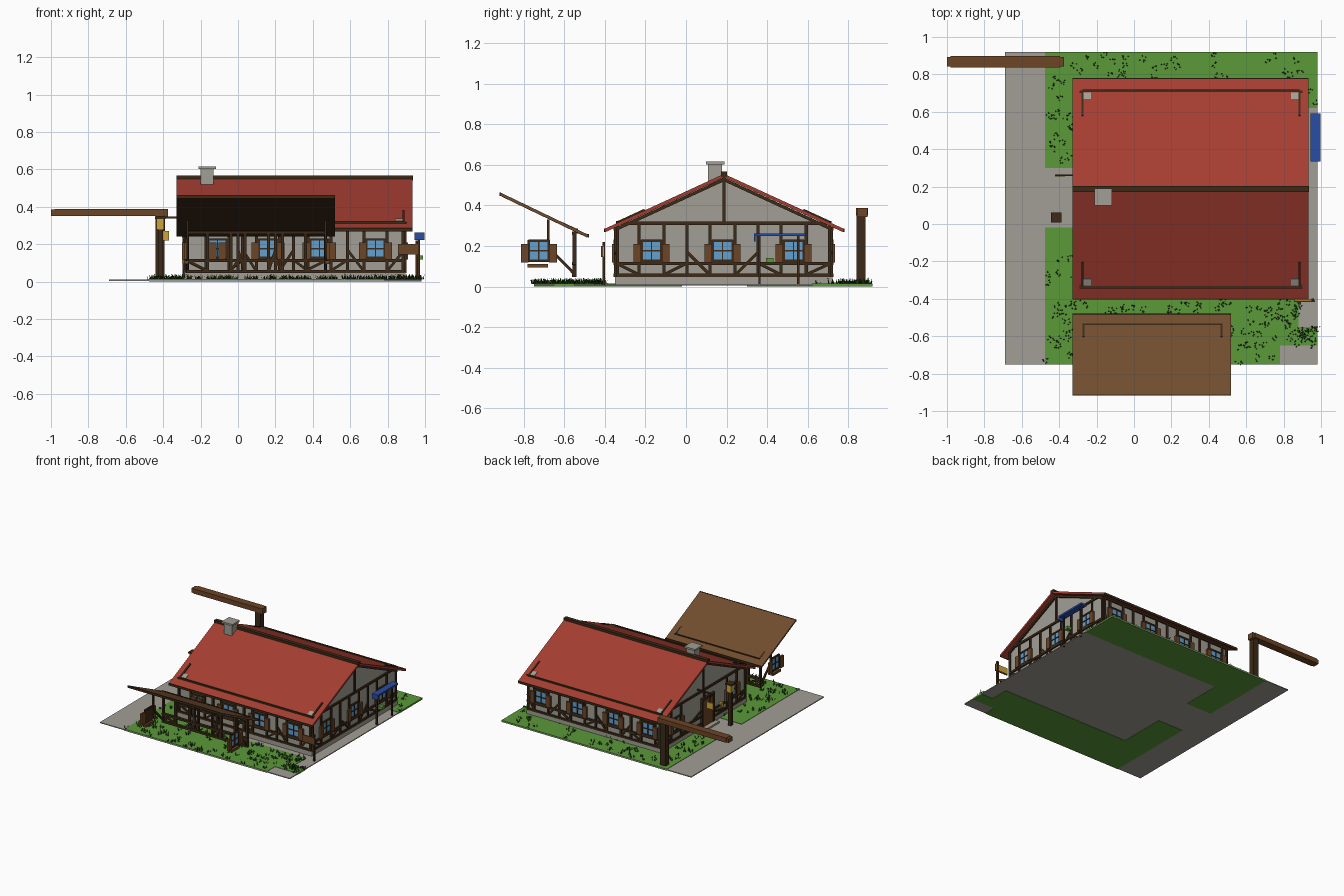
import bpy, bmesh, math, random
from mathutils import Matrix, Vector

if "Cube" in bpy.data.objects:
    bpy.data.objects.remove(bpy.data.objects["Cube"])
random.seed(4)


def material(name, rgb):
    m = bpy.data.materials.new(name)
    m.use_nodes = True
    lin = [(c / 255) ** 2.2 for c in rgb] + [1]
    m.diffuse_color = lin
    m.node_tree.nodes["Principled BSDF"].inputs["Base Color"].default_value = lin
    return m


RED = material("roof red", (164, 64, 52))
GREY = material("plaster grey", (160, 157, 147))
LAWN = material("lawn green", (92, 152, 60))
GRASS = material("dark grass", (38, 70, 28))
PLANK = material("plank brown", (112, 78, 50))
DARK = material("dark timber", (62, 46, 30))
WOOD = material("shutter wood", (108, 70, 42))
GLASS = material("window blue", (100, 160, 205))
BLUE = material("awning blue", (44, 78, 165))
YELLOW = material("lamp yellow", (205, 165, 65))

parts = {}
WORLD = Matrix.Identity(4)


def part(name, mat):
    return parts.setdefault(name, (bmesh.new(), mat))[0]


def box(bm, x, y, z, M=WORLD):
    """Box from three (low, high) ranges."""
    size = [r[1] - r[0] for r in (x, y, z)]
    mid = [(r[1] + r[0]) / 2 for r in (x, y, z)]
    bmesh.ops.create_cube(bm, size=1, matrix=M @ Matrix.Translation(mid) @ Matrix.Diagonal((*size, 1)))


def beam(bm, a, b, w, t, M=WORLD):
    """Bar of section w by t from point a to point b."""
    a, b = Vector(a), Vector(b)
    d = b - a
    rot = d.to_track_quat('Z', 'Y').to_matrix().to_4x4()
    bmesh.ops.create_cube(bm, size=1, matrix=M @ Matrix.Translation((a + b) / 2) @ rot
                          @ Matrix.Diagonal((w, t, d.length, 1)))


def prism(bm, yz, x0, x1):
    """Extrude a y-z outline along x."""
    face = bm.faces.new([bm.verts.new((x0, y, z)) for y, z in yz])
    out = bmesh.ops.extrude_face_region(bm, geom=[face])
    bmesh.ops.translate(bm, vec=(x1 - x0, 0, 0),
                        verts=[v for v in out["geom"] if isinstance(v, bmesh.types.BMVert)])


def wall_matrix(origin, along, out):
    """Local x runs along the wall, y points out of it, z up."""
    M = Matrix.Identity(4)
    for i in range(3):
        M[i][0], M[i][1], M[i][2], M[i][3] = along[i], out[i], (0, 0, 1)[i], origin[i]
    return M


def window(side, u, M, closed=False):
    frame, glass = part(side + "_window_frames", DARK), part(side + "_window_panes", GLASS)
    shutters = part(side + "_shutters", WOOD)
    box(glass, (u - .048, u + .048), (0, .006), (.13, .222), M)
    for k in (-1, 0, 1):
        w = .006 if k else .003
        box(frame, (u + k * .049 - w, u + k * .049 + w), (0, .012), (.125, .228), M)
        z = .176 + k * .049
        box(frame, (u - .052, u + .052), (0, .0115), (z - w, z + w), M)
    for s in (-1, 1):
        c = u + s * (.025 if closed else .07)
        box(shutters, (c - .019, c + .019), (.004, .02), (.118, .21), M)


def timber(side, M, u0, u1, windows, top=.322):
    """Half-timber frame with posts beside and between the windows."""
    bm = part(side + "_timbers", DARK)
    h, t = .008, .01
    for z in (.055, .113, top - .01):
        box(bm, (u0, u1), (-.01, t + .001), (z - h, z + h), M)
    mids = [(a + b) / 2 for a, b in zip(windows, windows[1:])]
    posts = [u0 + h, u1 - h] + mids + [w + s * .062 for w in windows for s in (-1, 1)]
    for u in posts:
        box(bm, (u - h, u + h), (-.01, t), (.05, top - .004), M)
    ends = [u0] + mids + [u1]
    for i, w in enumerate(windows):
        for s, e in ((-1, ends[i]), (1, ends[i + 1])):
            beam(bm, (e, .002, .17 if i % 2 else .115), (w + s * .065, .002, .06), .013, .014, M)


# Ground: paving with lawn plates
box(part("paving", GREY), (-.69, .98), (-.75, .92), (.004, .011))
lawn = part("lawn", LAWN)
lawns = [((-.475, .98), (.62, .92)), ((-.475, -.25), (.3, .62)), ((-.475, -.25), (-.4, -.02)),
         ((-.475, .78), (-.75, -.4)), ((.78, .88), (-.65, -.4)), ((.88, .98), (-.65, -.55))]
for x, y in lawns:
    box(lawn, x, y, (.001, .014))

# Grass tufts of thin blades
grass = part("grass_tufts", GRASS)
for i in range(230):
    x, y = random.choices(lawns, [3, 1, 1, 6, 1, 1])[0]
    cx, cy = random.uniform(*x), random.uniform(*y)
    if -.28 < cx < .89 and -.34 < cy < .71:
        continue
    for k in range(6):
        a, r = random.uniform(0, math.tau), random.uniform(.005, .016)
        p = Vector((cx + r * math.cos(a), cy + r * math.sin(a), .012))
        side = Vector((math.sin(a), -math.cos(a), 0)) * .004
        tip = p + Vector((math.cos(a) * .009, math.sin(a) * .009, random.uniform(.012, .032)))
        grass.faces.new([grass.verts.new(v) for v in (p - side, p + side, tip)])

# House body and foundation
X0, X1, Y0, Y1, RIDGE = -.28, .89, -.345, .715, .187
prism(part("walls", GREY), [(Y0, .01), (Y1, .01), (Y1, .285), (RIDGE, .53), (Y0, .285)], X0, X1)
box(part("foundation", GREY), (X0 - .006, X1 + .006), (Y0 - .006, Y1 + .006), (.008, .048))

# Main roof
prism(part("main_roof", RED), [(-.397, .286), (RIDGE, .555), (.774, .286),
                               (.774, .268), (RIDGE, .537), (-.397, .268)], -.328, .933)
trim = part("roof_trim", DARK)
box(trim, (-.33, .935), (RIDGE - .015, RIDGE + .015), (.54, .567))
box(trim, (-.328, .933), (-.403, -.396), (.268, .286))
box(trim, (-.328, .933), (.773, .78), (.268, .286))
corners = part("roof_corner_stones", GREY)
for s in (-1, 1):
    def slope(d):
        return (RIDGE + s * d, .555 - d * .4583)
    for x in (-.275, .885):
        beam(trim, (x, *slope(.525)), (x, *slope(.39)), .012, .014)
        cx = x + (.025 if x < 0 else -.025)
        beam(corners, (cx, *slope(.515)), (cx, *slope(.48)), .04, .008)
    y, z = slope(.525)
    box(trim, (-.275, .885), (y - .006, y + .006), (z - .01, z + .009))
    # Gable rake boards under the roof
    for x in (X0 - .004, X1 + .004):
        beam(trim, (x, RIDGE + s * .53, .283), (x, RIDGE, .527), .016, .016)
for x in (X0 - .004, X1 + .004):
    box(trim, (x - .006, x + .006), (RIDGE - .008, RIDGE + .008), (.32, .54))

# Chimney with cap
chimney = part("chimney", GREY)
box(chimney, (-.2, -.13), (.108, .178), (.5, .605))
box(chimney, (-.212, -.118), (.098, .19), (.602, .616))

# Four half-timbered walls
right = wall_matrix((X1, 0, 0), (0, 1, 0), (1, 0, 0))
left = wall_matrix((X0, 0, 0), (0, 1, 0), (-1, 0, 0))
front = wall_matrix((0, Y0, 0), (1, 0, 0), (0, -1, 0))
back = wall_matrix((0, Y1, 0), (1, 0, 0), (0, 1, 0))
for side, M, u0, u1, wins in (("east", right, Y0, Y1, [-.17, .18, .53]),
                              ("west", left, Y0, Y1, [-.17, .53]),
                              ("front", front, X0, X1, [-.11, .16, .435, .735]),
                              ("back", back, X0, X1, [-.17, .13, .45, .77])):
    timber(side, M, u0, u1, wins, .322 if side in ("east", "west") else .295)
    for w in wins:
        window(side, w, M, closed=(side == "front" and w < 0))

# Entrance door on the left side
box(part("door", WOOD), (.08, .2), (0, .014), (.012, .235), left)
frame = part("door_frame", DARK)
for u in (.072, .208):
    box(frame, (u - .01, u + .01), (0, .018), (.012, .25), left)
box(frame, (.062, .218), (0, .02), (.235, .255), left)
box(part("door_step", GREY), (.05, .23), (0, .05), (.008, .025), left)
box(part("wall_lamp", YELLOW), (-.04, -.015), (0, .02), (.1, .135), left)

# Front shelter roof, rising away from the house
prism(part("shelter_roof", PLANK), [(-.912, .448), (-.485, .243), (-.485, .257), (-.912, .462)], -.328, .518)
edge = part("shelter_trim", DARK)
box(edge, (-.328, .518), (-.486, -.478), (.241, .258))
box(edge, (-.328, .518), (-.918, -.911), (.446, .463))
prism(part("shelter_soffit", DARK), [(-.91, .444), (-.487, .241), (-.487, .244), (-.91, .447)], -.326, .516)
box(edge, (-.275, .472), (-.541, -.531), (.26, .286))
for x in (-.27, .468):
    beam(edge, (x, -.535, .276), (x, -.605, .309), .009, .012)
    beam(edge, (x, -.675, .19), (x, -.548, .06), .012, .014)
    box(edge, (x - .006, x + .006), (-.685, -.673), (.19, .33))

# Open timber frame and side windows below the shelter
timber("shelter", wall_matrix((0, -.55, 0), (1, 0, 0), (0, -1, 0)), -.278, .476, [-.1, .1, .3], .272)
for x, d in ((-.27, -1), (.47, 1)):
    M = wall_matrix((x, 0, 0), (0, 1, 0), (d, 0, 0))
    window("shelter", -.725, M)
    box(part("window_boxes", WOOD), (-.78, -.68), (-.005, .02), (.093, .112), M)
    box(part("window_backs", DARK), (-.773, -.677), (-.004, 0), (.128, .224), M)

# Tall post with a long arm at the back corner
box(part("arm_post", DARK), (-.44, -.392), (.84, .885), (.01, .36))
arm = part("arm_beam", WOOD)
box(arm, (-.98, -.395), (.838, .897), (.35, .388))
box(arm, (-1, -.975), (.842, .893), (.352, .385))
box(arm, (-.4, -.375), (.842, .893), (.342, .388))

# Lamp post by the entrance
lamp = part("lamp_post", DARK)
box(lamp, (-.428, -.402), (.022, .048), (.01, .28))
box(lamp, (-.443, -.388), (.007, .062), (.335, .347))
box(part("lamp_glass", YELLOW), (-.436, -.395), (.014, .056), (.278, .335))

# Hanging sign on a bracket
box(part("sign_bracket", DARK), (-.42, -.28), (.256, .264), (.338, .348))
box(part("sign_hanger", DARK), (-.397, -.391), (.257, .263), (.27, .34))
box(part("hanging_sign", YELLOW), (-.422, -.368), (.255, .265), (.22, .27))

# Notice board at the front corner: wooden face, yellow back
box(part("notice_post", DARK), (.948, .962), (-.412, -.398), (.005, .22))
box(part("notice_board", WOOD), (.855, .967), (-.418, -.41), (.145, .2))
box(part("notice_back", YELLOW), (.858, .964), (-.41, -.404), (.148, .197))

# Market stall at the right side
box(part("stall_awning", BLUE), (.945, .996), (.335, .59), (.248, .262))
box(part("stall_awning_end", BLUE), (.945, .996), (.335, .342), (.222, .255))
stall = part("stall_posts", DARK)
for y in (.362, .552):
    box(stall, (.962, .974), (y - .006, y + .006), (0, .25))
box(part("stall_goods", LAWN), (.955, .99), (.395, .43), (.118, .14))

# Turn every part into an object
for name, (bm, mat) in parts.items():
    if name != "grass_tufts":
        bmesh.ops.recalc_face_normals(bm, faces=bm.faces)
    mesh = bpy.data.meshes.new(name)
    bm.to_mesh(mesh)
    bm.free()
    mesh.materials.append(mat)
    bpy.context.collection.objects.link(bpy.data.objects.new(name, mesh))
